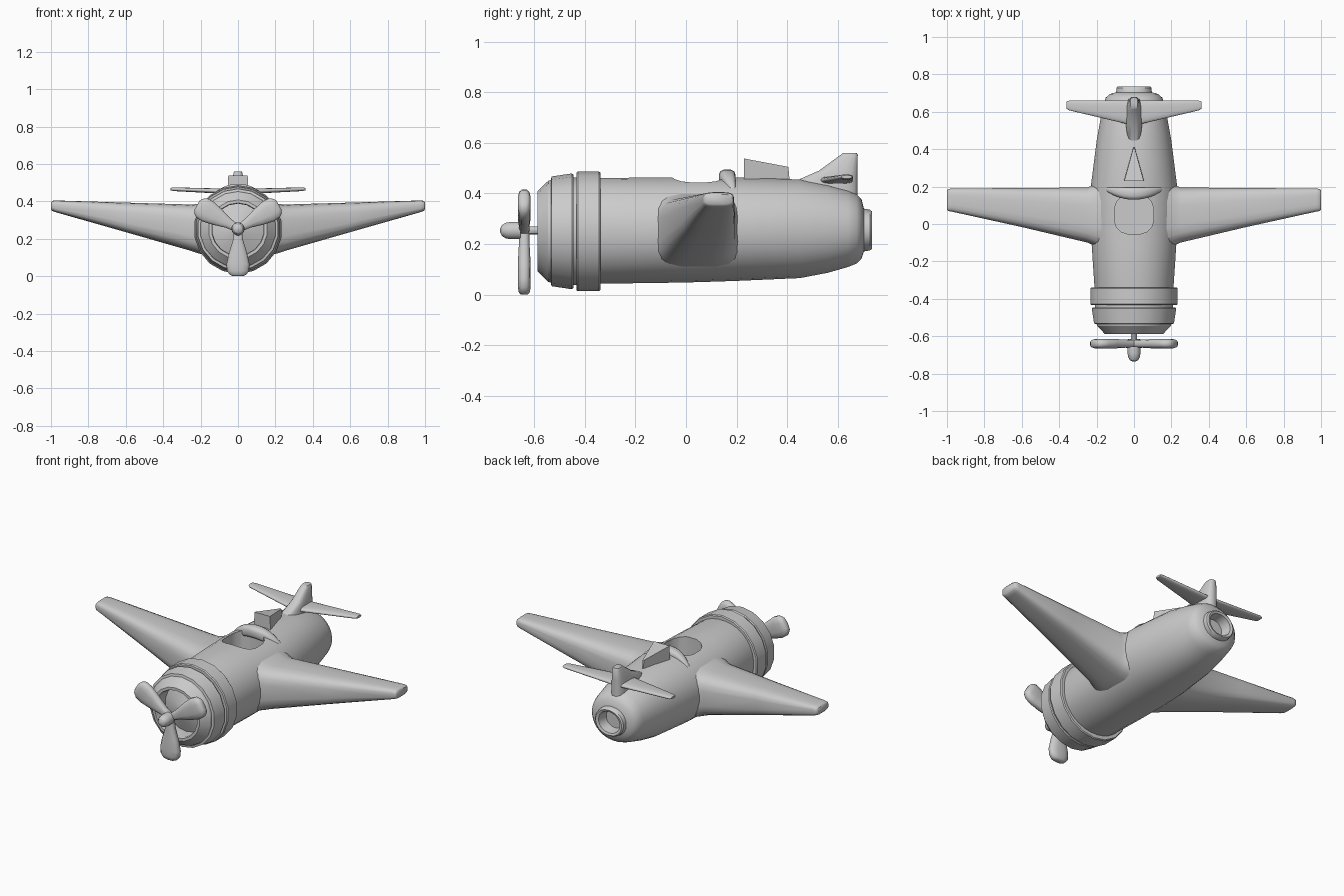
import bpy, bmesh
from math import cos, sin, pi, sqrt, copysign, radians
from mathutils import Matrix, Vector


def oval(a, b, n=2.0, segs=16):
    """Superellipse points with half sizes a, b."""
    pts = []
    for i in range(segs):
        t = 2 * pi * (i + 0.5) / segs
        c, s = cos(t), sin(t)
        pts.append((a * copysign(abs(c) ** (2 / n), c), b * copysign(abs(s) ** (2 / n), s)))
    return pts


def loft(name, rings, angle=35, matrix=None):
    """Skin a list of equal-length point rings and cap both ends."""
    bm = bmesh.new()
    rows = [[bm.verts.new(p) for p in r] for r in rings]
    n = len(rows[0])
    for a, b in zip(rows, rows[1:]):
        for i in range(n):
            bm.faces.new((a[i], a[(i + 1) % n], b[(i + 1) % n], b[i]))
    bm.faces.new(rows[0])
    bm.faces.new(rows[-1])
    if matrix:
        bm.transform(matrix)
    bmesh.ops.recalc_face_normals(bm, faces=bm.faces)
    me = bpy.data.meshes.new(name)
    bm.to_mesh(me)
    bm.free()
    ob = bpy.data.objects.new(name, me)
    bpy.context.collection.objects.link(ob)
    smooth(ob, angle)
    return ob


def smooth(ob, angle):
    bpy.ops.object.select_all(action='DESELECT')
    ob.select_set(True)
    bpy.context.view_layer.objects.active = ob
    bpy.ops.object.shade_smooth_by_angle(angle=radians(angle))


def lathe(name, profile, z, segs, angle=30):
    """Revolve (y, radius) pairs around the y axis at height z."""
    return loft(name, [[(x, y, z + h) for x, h in oval(r, r, 2, segs)] for y, r in profile], angle)


# Fuselage with hollow tail pipe: y, half width, bottom, top
body = [(-0.45, 0.195, 0.055, 0.445), (-0.34, 0.212, 0.042, 0.462), (-0.1, 0.228, 0.045, 0.464),
        (0.05, 0.234, 0.048, 0.464), (0.2, 0.232, 0.053, 0.464), (0.45, 0.2, 0.064, 0.456),
        (0.56, 0.18, 0.085, 0.436), (0.64, 0.163, 0.108, 0.414), (0.675, 0.152, 0.122, 0.398),
        (0.695, 0.13, 0.142, 0.376), (0.704, 0.096, 0.17, 0.34), (0.728, 0.094, 0.174, 0.336),
        (0.735, 0.086, 0.18, 0.33), (0.73, 0.07, 0.192, 0.318), (0.67, 0.06, 0.2, 0.31)]
fuselage = loft("fuselage", [[(x, y, (lo + hi) / 2 + h) for x, h in oval(w, (hi - lo) / 2, 2.1, 32)]
                             for y, w, lo, hi in body])

# Cockpit opening
cutter = loft("cockpit_cutter", [[(x, 0.05 + y, z) for x, y in oval(0.106, 0.105, 2.8, 16)]
                                 for z in (0.27, 0.6)])
cut = fuselage.modifiers.new("cockpit", 'BOOLEAN')
cut.operation, cut.solver, cut.object = 'DIFFERENCE', 'EXACT', cutter
bpy.context.view_layer.objects.active = fuselage
bpy.ops.object.modifier_apply(modifier=cut.name)
bpy.data.objects.remove(cutter)
smooth(fuselage, 35)

# Engine cowling: recessed front, tapered lip, groove and rear band
lathe("cowling", [(-0.535, 0.012), (-0.53, 0.035), (-0.49, 0.14), (-0.575, 0.138), (-0.588, 0.142),
                  (-0.588, 0.158), (-0.545, 0.2), (-0.535, 0.203), (-0.532, 0.217), (-0.452, 0.229),
                  (-0.446, 0.225), (-0.446, 0.212), (-0.434, 0.212), (-0.434, 0.232), (-0.428, 0.237),
                  (-0.345, 0.237), (-0.339, 0.232), (-0.339, 0.19)], 0.25, 18, 25)

# Propeller
HUB = 0.253
lathe("propeller_shaft", [(-0.66, 0.016), (-0.52, 0.016)], HUB, 12)
lathe("spinner", [(-0.735, 0.008), (-0.728, 0.022), (-0.712, 0.032), (-0.69, 0.035), (-0.655, 0.035)], HUB, 16)
for k in range(3):
    rings = [[(x, y - 0.64, -r) for x, y in oval(w, t, 2.8, 12)] for r, w, t in
             [(0, 0.02, 0.02), (0.06, 0.028, 0.022), (0.13, 0.05, 0.026), (0.19, 0.063, 0.026),
              (0.225, 0.06, 0.026), (0.245, 0.045, 0.022), (0.253, 0.028, 0.014)]]
    loft(f"propeller_blade_{k + 1}", rings, 50,
         Matrix.Translation((0, 0, HUB)) @ Matrix.Rotation(k * 2 * pi / 3, 4, 'Y'))


def surface(name, side, stations, n):
    """Wing-like part from stations x, y0, y1, z0, z1."""
    loft(name, [[(side * x, (y0 + y1) / 2 + a, (z0 + z1) / 2 + b)
                 for a, b in oval((y1 - y0) / 2, (z1 - z0) / 2, n, 20)]
                for x, y0, y1, z0, z1 in stations], 45)


# Wings and tailplane
for side, word in ((-1, "left"), (1, "right")):
    surface(f"{word}_wing", side,
            [(0.17, -0.14, 0.24, 0.11, 0.4), (0.215, -0.115, 0.21, 0.122, 0.387),
             (0.25, -0.1, 0.196, 0.134, 0.384), (0.6, -0.017, 0.193, 0.235, 0.394),
             (0.975, 0.066, 0.19, 0.342, 0.405), (0.993, 0.069, 0.188, 0.349, 0.403),
             (1.0, 0.076, 0.182, 0.357, 0.396)], 3.6)
    surface(f"{word}_tailplane", side,
            [(0, 0.52, 0.662, 0.435, 0.468), (0.05, 0.537, 0.661, 0.439, 0.468),
             (0.345, 0.607, 0.66, 0.455, 0.475), (0.36, 0.615, 0.656, 0.459, 0.472)], 2.6)

# Tail fin: z, front y, rear y, half thickness
loft("tail_fin", [[(x, (f + r) / 2 + y, z) for x, y in oval(t, (r - f) / 2, 3, 16)] for z, f, r, t in
                  [(0.38, 0.43, 0.68, 0.045), (0.455, 0.445, 0.68, 0.042), (0.49, 0.525, 0.68, 0.034),
                   (0.553, 0.612, 0.68, 0.024), (0.56, 0.62, 0.676, 0.02)]], 45)

# Curved headrest bar behind the cockpit
bar = []
for i in range(13):
    x = -0.168 + 0.028 * i
    u = 1 - (x / 0.172) ** 2
    d, h = 0.004 + 0.03 * u, 0.014 + 0.02 * sqrt(u)
    zc = 0.25 + sqrt(0.211 ** 2 - x * x)
    bar.append([(x, 0.197 - d + a, zc + b) for a, b in oval(d, h, 3, 12)])
loft("headrest_bar", bar, 50)

# Wedge fairing behind the headrest
loft("wedge_fairing", [[(-0.055, 0.23, 0.43), (0.055, 0.23, 0.43), (0.004, 0.412, 0.43), (-0.004, 0.412, 0.43)],
                       [(-0.052, 0.23, 0.538), (0.052, 0.23, 0.538), (0.004, 0.405, 0.505), (-0.004, 0.405, 0.505)]])
